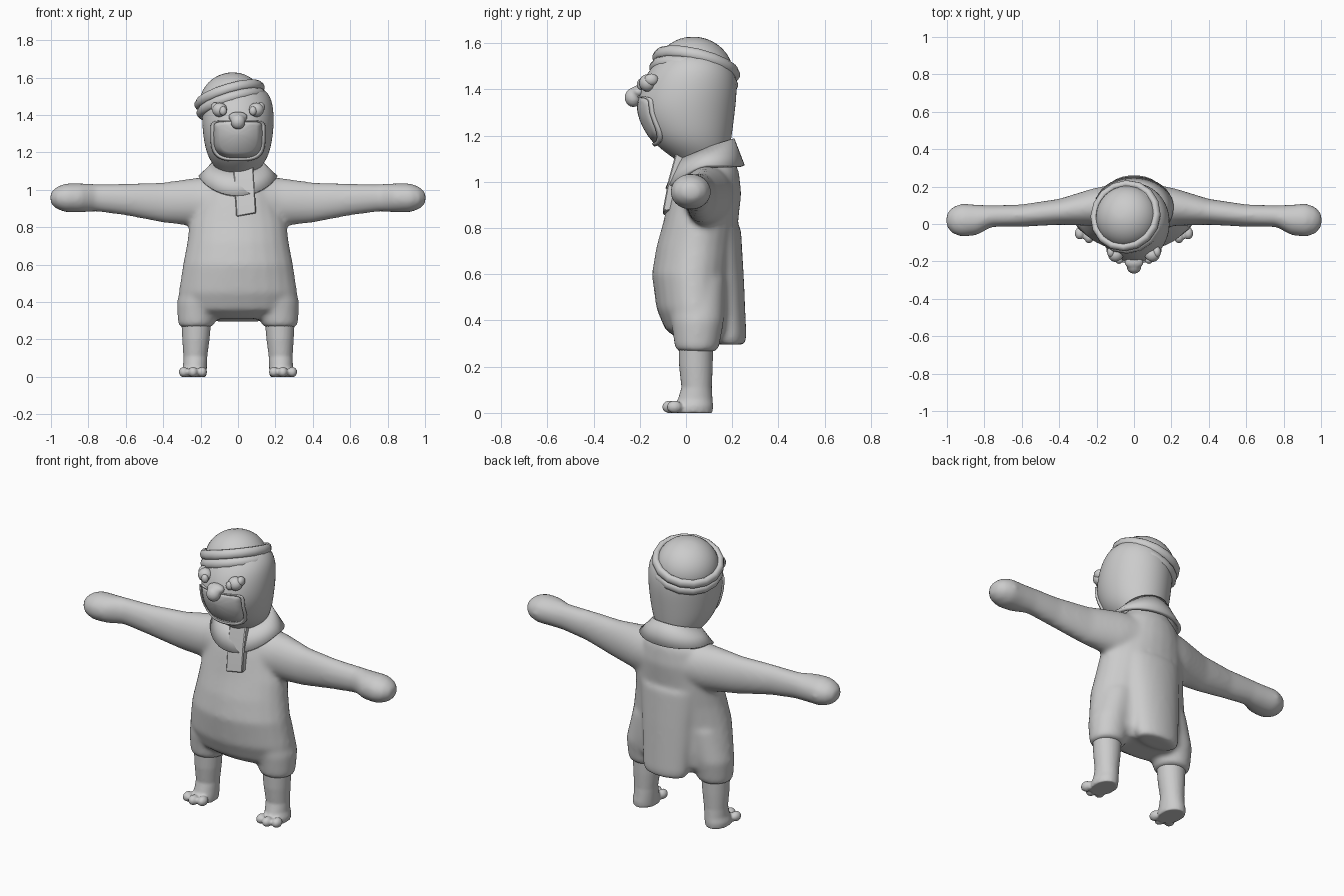
import bpy, bmesh, math
from mathutils import Vector, Matrix

if "Cube" in bpy.data.objects:
    bpy.data.objects.remove(bpy.data.objects["Cube"])

grey = bpy.data.materials.new("plain_grey")
grey.use_nodes = True
grey.diffuse_color = (0.6, 0.6, 0.6, 1)
grey.node_tree.nodes["Principled BSDF"].inputs["Base Color"].default_value = grey.diffuse_color


def finish(name, bm, angle=180):
    bmesh.ops.recalc_face_normals(bm, faces=bm.faces)
    mesh = bpy.data.meshes.new(name)
    bm.to_mesh(mesh)
    bm.free()
    mesh.materials.append(grey)
    ob = bpy.data.objects.new(name, mesh)
    bpy.context.collection.objects.link(ob)
    bpy.ops.object.select_all(action='DESELECT')
    ob.select_set(True)
    bpy.context.view_layer.objects.active = ob
    if angle < 180:
        bpy.ops.object.shade_smooth_by_angle(angle=math.radians(angle))
    else:
        bpy.ops.object.shade_smooth()
    return ob


def skin(bm, loops, cap=True, closed=False):
    """Bridge rows of points into a tube."""
    rows = [[bm.verts.new(p) for p in loop] for loop in loops]
    n = len(rows[0])
    pairs = list(zip(rows, rows[1:]))
    if closed:
        pairs.append((rows[-1], rows[0]))
    for a, b in pairs:
        for i in range(n):
            j = (i + 1) % n
            bm.faces.new((a[i], a[j], b[j], b[i]))
    if cap:
        bm.faces.new(rows[0])
        bm.faces.new(rows[-1])


def angles(n):
    return [2 * math.pi * i / n for i in range(n)]


def upright(bm, rings, n=24):
    """Rings of height, centre x, half width, front y, back y."""
    skin(bm, [[(cx + w * math.cos(a), (f + b) / 2 + (b - f) / 2 * math.sin(a), z)
               for a in angles(n)] for z, cx, w, f, b in rings])


def sideways(bm, rings, side, n=24):
    """Rings of x, centre y, centre z, half depth, half height."""
    skin(bm, [[(side * x, y + d * math.cos(a), z + h * math.sin(a))
               for a in angles(n)] for x, y, z, d, h in rings])


def ball(bm, centre, size):
    m = Matrix.Translation(centre) @ Matrix.Diagonal((*size, 1))
    bmesh.ops.create_uvsphere(bm, u_segments=20, v_segments=14, radius=1, matrix=m)


def blend(ob, voxel, rounds):
    """Fuse overlapping volumes into one soft skin."""
    r = ob.modifiers.new("fuse", 'REMESH')
    r.mode = 'VOXEL'
    r.voxel_size = voxel
    r.use_smooth_shade = True
    s = ob.modifiers.new("soften", 'SMOOTH')
    s.factor = 0.5
    s.iterations = rounds


# Coat: torso, back panel, sleeves and trouser legs in one skin
bm = bmesh.new()
upright(bm, [(0.31, 0, 0.20, -0.02, 0.16), (0.36, 0, 0.30, -0.09, 0.19),
             (0.45, 0, 0.318, -0.128, 0.20), (0.60, 0, 0.295, -0.148, 0.205),
             (0.72, 0, 0.272, -0.128, 0.215), (0.82, 0, 0.26, -0.10, 0.225),
             (0.95, 0, 0.22, -0.07, 0.24), (1.04, 0, 0.19, -0.04, 0.23),
             (1.12, 0, 0.11, 0.0, 0.20)])
upright(bm, [(0.295, 0, 0.125, 0.13, 0.255), (0.33, 0, 0.14, 0.11, 0.262),
             (0.60, 0, 0.16, 0.08, 0.25), (0.80, 0, 0.18, 0.06, 0.238)])
for s in (1, -1):
    sideways(bm, [(0.08, 0.09, 0.94, 0.13, 0.14), (0.22, 0.09, 0.935, 0.10, 0.13),
                  (0.40, 0.065, 0.932, 0.07, 0.108), (0.60, 0.045, 0.948, 0.06, 0.085),
                  (0.76, 0.042, 0.958, 0.058, 0.074), (0.84, 0.022, 0.957, 0.082, 0.078),
                  (0.92, 0.02, 0.957, 0.09, 0.078), (0.97, 0.02, 0.957, 0.072, 0.06),
                  (1.003, 0.02, 0.957, 0.035, 0.03)], s)
    upright(bm, [(0.265, 0.225 * s, 0.088, -0.04, 0.135), (0.29, 0.222 * s, 0.10, -0.05, 0.145),
                 (0.40, 0.215 * s, 0.112, -0.065, 0.165), (0.58, 0.17 * s, 0.11, -0.07, 0.17)])
blend(finish("coat", bm), 0.012, 14)

# Legs with three-toed feet
for s, label in ((1, "left"), (-1, "right")):
    bm = bmesh.new()
    upright(bm, [(0.0, 0.235 * s, 0.066, -0.055, 0.115), (0.03, 0.235 * s, 0.068, -0.05, 0.118),
                 (0.06, 0.23 * s, 0.064, -0.035, 0.115), (0.11, 0.228 * s, 0.064, -0.02, 0.112),
                 (0.20, 0.225 * s, 0.073, -0.03, 0.116), (0.30, 0.223 * s, 0.08, -0.033, 0.118)])
    for x, y in ((0.192, -0.055), (0.24, -0.07), (0.29, -0.05)):
        ball(bm, (x * s, y, 0.026), (0.027, 0.034, 0.028))
    blend(finish(label + "_leg", bm), 0.007, 5)

# Head
bm = bmesh.new()
upright(bm, [(1.06, 0, 0.09, 0.0, 0.16), (1.10, 0, 0.105, -0.05, 0.18),
             (1.14, 0, 0.14, -0.11, 0.19), (1.20, 0, 0.172, -0.17, 0.20),
             (1.30, 0, 0.19, -0.217, 0.213), (1.38, 0, 0.194, -0.208, 0.222),
             (1.46, 0, 0.188, -0.178, 0.22), (1.52, 0, 0.165, -0.13, 0.19),
             (1.57, 0, 0.10, -0.08, 0.13)])
head = finish("head", bm)
head.modifiers.new("round", 'SUBSURF').levels = 2
head.modifiers["round"].render_levels = 2


# Mouth panel and raised rim, laid over the face
def mouth_loop(k, n=64):
    pts = []
    for a in angles(n):
        c, s = math.cos(a), math.sin(a)
        p = 0.28 if s > 0 else 0.6
        drop = 0.072 if s > 0 else 0.135
        pts.append((k * 0.138 * math.copysign(abs(c) ** p, c), -0.5,
                    1.297 + k * drop * math.copysign(abs(s) ** p, s)))
    return pts


for name, scales, thick in (("mouth_rim", (1, 0.96, 0.92), 0.024),
                            ("mouth_panel", (0.93, 0.7, 0.45, 0.2, 0.02), 0.008)):
    bm = bmesh.new()
    skin(bm, [mouth_loop(k) for k in scales], cap=False)
    if name == "mouth_panel":
        bmesh.ops.holes_fill(bm, edges=[e for e in bm.edges if e.is_boundary and
                                        e.calc_length() < 0.002], sides=0)
    ob = finish(name, bm, 40)
    w = ob.modifiers.new("lay", 'SHRINKWRAP')
    w.target = head
    w.wrap_method = 'PROJECT'
    w.use_project_y = True
    t = ob.modifiers.new("thick", 'SOLIDIFY')
    t.thickness = thick
    t.offset = 0

# Nose with bridge, and eyes with pupils
bm = bmesh.new()
ball(bm, (0, -0.228, 1.365), (0.04, 0.038, 0.042))
ball(bm, (0, -0.205, 1.39), (0.052, 0.035, 0.028))
blend(finish("nose", bm), 0.006, 8)
for s, label in ((1, "left"), (-1, "right")):
    bm = bmesh.new()
    ball(bm, (0.098 * s, -0.165, 1.428), (0.04, 0.038, 0.038))
    ball(bm, (0.08 * s, -0.195, 1.422), (0.02, 0.018, 0.024))
    ball(bm, (0.122 * s, -0.15, 1.442), (0.022, 0.03, 0.026))
    finish(label + "_eye", bm)

# Tilted cap: round crown and two rolled bands
tilt = Vector((0, 0, 1)).rotation_difference(Vector((-0.3, 0.25, 1)))
place = Matrix.Translation((-0.04, 0.04, 1.485)) @ tilt.to_matrix().to_4x4()


def turned(name, profile, n, cap, closed, angle):
    bm = bmesh.new()
    skin(bm, [[place @ Vector((r * math.cos(a), r * math.sin(a), z)) for a in angles(n)]
              for r, z in profile], cap, closed)
    return finish(name, bm, angle)


turned("cap_crown", [(0.168 * math.cos(t * math.pi / 20), -0.01 + 0.15 * math.sin(t * math.pi / 20))
                     for t in range(10)], 32, True, False, 60)
for name, r, z in (("lower_band", 0.176, -0.03), ("upper_band", 0.174, 0.018)):
    turned(name, [(r + 0.021 * math.cos(a), z + 0.027 * math.sin(a)) for a in angles(10)],
           16, False, True, 60)

# Collar dipping at the front, and hanging scarf end
bm = bmesh.new()
loops = []
for k in (0, 0.5, 1):
    loop = []
    for a in angles(40):
        front = max(0, -math.sin(a))
        top = Vector((0.125 * math.cos(a), 0.085 + 0.115 * math.sin(a),
                      1.14 + 0.045 * math.sin(a)))
        low = Vector((0.205 * math.cos(a), 0.09 + 0.155 * math.sin(a) - 0.015 * front,
                      1.068 - 0.10 * front ** 1.5))
        loop.append(top.lerp(low, k))
    loops.append(loop)
skin(bm, loops, cap=False)
collar = finish("collar", bm, 40)
collar.modifiers.new("thick", 'SOLIDIFY').thickness = 0.02
collar.modifiers["thick"].offset = 0

bm = bmesh.new()
skin(bm, [[(x + dx, y + dy, z + dx * 0.18) for dx, dy in
           ((-0.053, -0.018), (0.053, -0.018), (0.053, 0.022), (-0.053, 0.022))]
          for x, y, z in ((0.028, -0.025, 1.12), (0.036, -0.058, 1.0), (0.044, -0.083, 0.866))])
scarf = finish("scarf_end", bm, 40)
scarf.modifiers.new("soft_edge", 'BEVEL').width = 0.005
